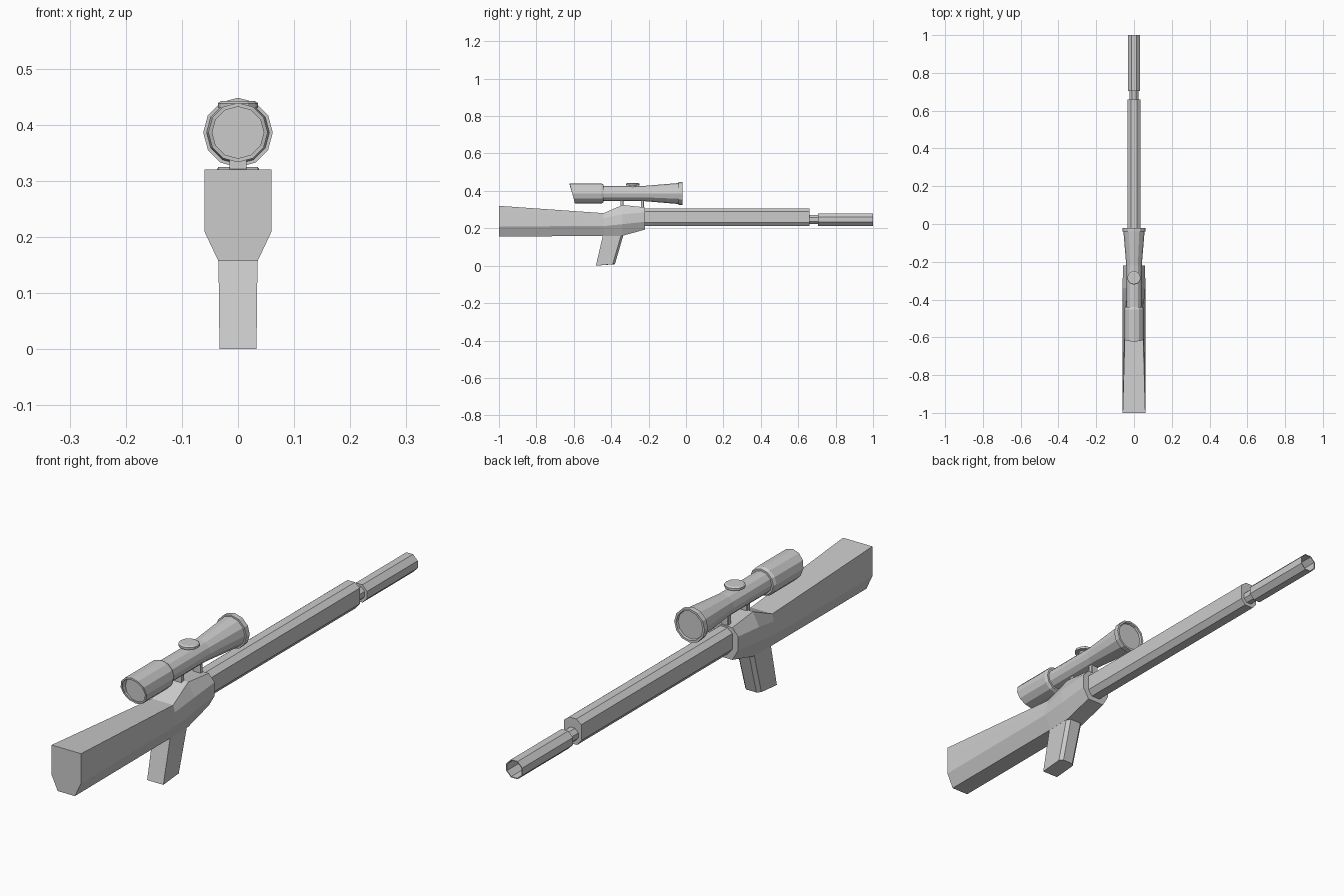
import bpy, bmesh, math

if "Cube" in bpy.data.objects:
    bpy.data.objects.remove(bpy.data.objects["Cube"])


def loft(name, rings, cap_start=True, cap_end=True):
    """Skin a list of equal-length point rings into a flat-shaded mesh."""
    bm = bmesh.new()
    vs = [[bm.verts.new(p) for p in r] for r in rings]
    n = len(vs[0])
    for a, b in zip(vs, vs[1:]):
        for i in range(n):
            j = (i + 1) % n
            bm.faces.new((a[i], a[j], b[j], b[i]))
    if cap_start:
        bm.faces.new(vs[0][::-1])
    if cap_end:
        bm.faces.new(vs[-1])
    bmesh.ops.recalc_face_normals(bm, faces=bm.faces)
    me = bpy.data.meshes.new(name)
    bm.to_mesh(me)
    bm.free()
    ob = bpy.data.objects.new(name, me)
    bpy.context.collection.objects.link(ob)
    return ob


def section(y, half):
    """Mirror a half profile of (x, z) points across x = 0."""
    pts = half + [(-x, z) for x, z in reversed(half)]
    return [(x, y, z) for x, z in pts]


def circle(y, r, cz, n, phase=0.0, slant=0.0):
    """Ring around the y axis; slant pushes the top towards -y."""
    pts = []
    for i in range(n):
        a = 2 * math.pi * i / n + phase
        pts.append((r * math.cos(a), y - slant * math.sin(a), cz + r * math.sin(a)))
    return pts


def disc(z, r, cy, n=12):
    return [(r * math.cos(2 * math.pi * i / n), cy + r * math.sin(2 * math.pi * i / n), z)
            for i in range(n)]


def rect(z, hx, y0, y1, z1=None, c=0.0):
    """Horizontal rectangle with chamfered front corners; z1 is the front height."""
    z1 = z if z1 is None else z1
    return [(-hx, y0, z), (hx, y0, z), (hx, y1 - c, z1), (hx - c, y1, z1),
            (c - hx, y1, z1), (-hx, y1 - c, z1)]


# Stock and receiver in one faceted body
loft("stock_and_receiver", [
    section(-1.00, [(.060, .320), (.060, .290), (.060, .210), (.035, .157)]),
    section(-0.44, [(.044, .281), (.050, .255), (.060, .212), (.035, .158)]),
    section(-0.34, [(.035, .325), (.060, .275), (.060, .222), (.035, .160)]),
    section(-0.22, [(.035, .312), (.059, .285), (.059, .235), (.035, .193)]),
])

# Raked grip
loft("grip", [
    rect(0.0, .033, -.482, -.38, .008, .012),
    rect(.18, .035, -.440, -.33, .180, .012),
])

# Tall octagonal barrel shroud
shroud = [(.015, .306), (.035, .290), (.035, .232), (.018, .211)]
loft("barrel_shroud", [section(-.23, shroud), section(.66, shroud)])

# Thin neck and open octagonal muzzle
P = math.pi / 8
loft("barrel_neck", [circle(.64, .025, .247, 8, P), circle(.71, .025, .247, 8, P)])
loft("muzzle", [
    circle(.705, .022, .246, 8, P), circle(.705, .0355, .246, 8, P),
    circle(1.0, .0355, .246, 8, P), circle(1.0, .032, .246, 8, P),
    circle(.72, .032, .246, 8, P),
], cap_start=False)

# Scope: slanted eyepiece hood, tube, flared objective with rim
Z = .386
loft("scope_body", [circle(y, r, Z, 12, 0, s) for y, r, s in [
    (-.590, .046, 0), (-.608, .046, .014), (-.608, .053, .014),
    (-.452, .053, 0), (-.440, .048, 0), (-.440, .041, 0), (-.220, .041, 0),
    (-.040, .056, 0), (-.040, .062, 0), (-.020, .062, 0),
    (-.020, .054, 0), (-.028, .052, 0)]])

# Adjustment knob
loft("scope_knob", [disc(.41, .020, -.285), disc(.430, .020, -.285),
                    disc(.430, .036, -.285), disc(.438, .036, -.285),
                    disc(.442, .030, -.285)])

# Two scope mounts
for label, y in (("rear", -.342), ("front", -.232)):
    loft(label + "_scope_mount", [rect(.295, .015, y - .008, y + .008, c=.003),
                                  rect(.365, .015, y - .008, y + .008, c=.003)])
